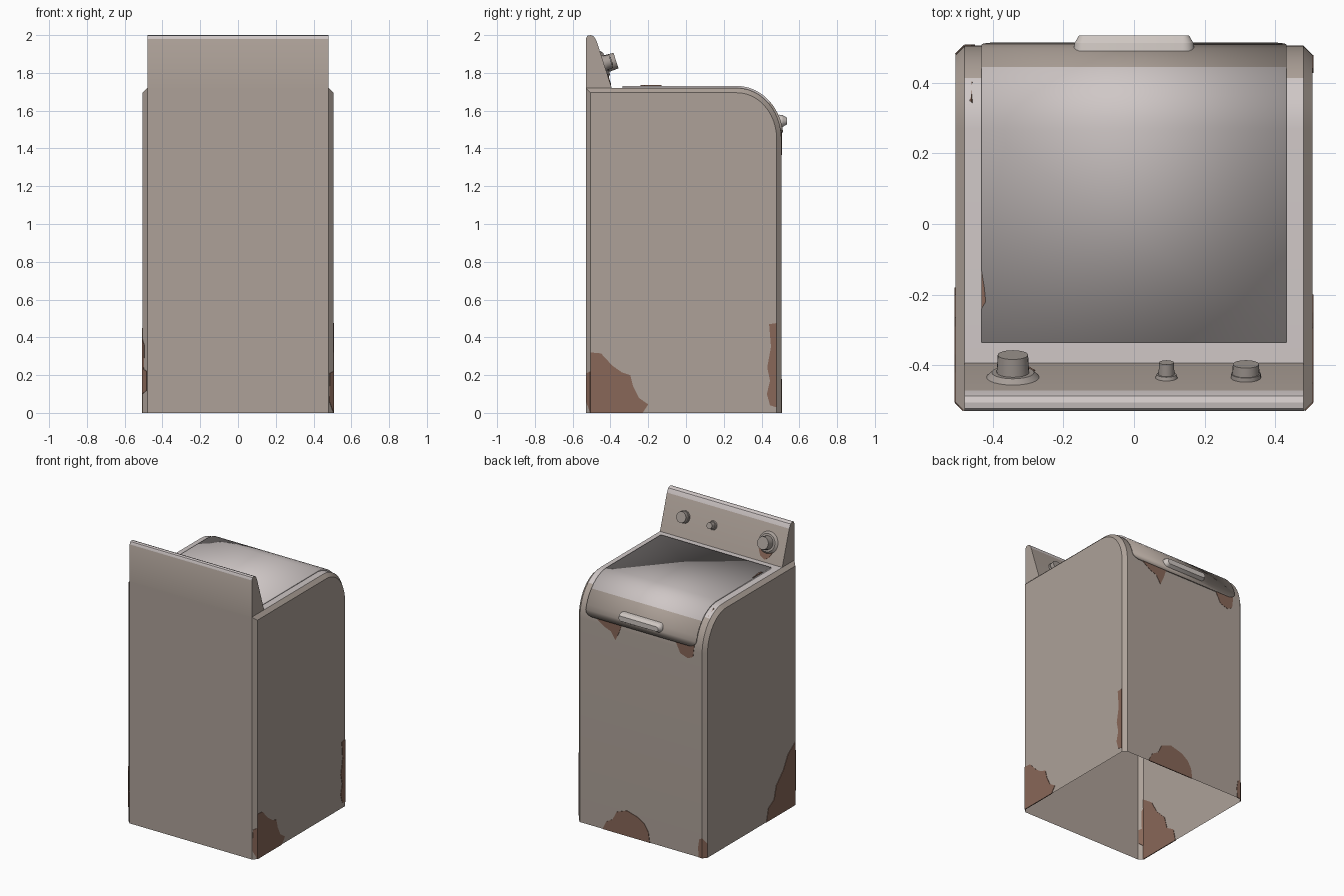
import bpy, bmesh, math
from mathutils import Matrix, Vector

if "Cube" in bpy.data.objects:
    bpy.data.objects.remove(bpy.data.objects["Cube"])


def material(name, rgb):
    m = bpy.data.materials.new(name)
    lin = [((c / 255 + 0.055) / 1.055) ** 2.4 for c in rgb]
    m.diffuse_color = (*lin, 1)
    m.use_nodes = True
    m.node_tree.nodes["Principled BSDF"].inputs["Base Color"].default_value = m.diffuse_color
    return m


BODY = material("warm_grey_enamel", (173, 161, 152))
LIGHT = material("pale_enamel", (207, 199, 198))
RUST = material("rust_brown", (136, 103, 88))
KNOB = material("knob_grey", (165, 156, 150))
METAL = material("pale_handle", (205, 197, 192))


def finish(name, bm, mats, rule=None, smooth=True):
    bm.normal_update()
    for f in bm.faces:
        if rule:
            f.material_index = rule(f)
    me = bpy.data.meshes.new(name)
    bm.to_mesh(me)
    bm.free()
    ob = bpy.data.objects.new(name, me)
    bpy.context.collection.objects.link(ob)
    for m in mats:
        me.materials.append(m)
    if smooth:
        bpy.ops.object.select_all(action='DESELECT')
        ob.select_set(True)
        bpy.context.view_layer.objects.active = ob
        bpy.ops.object.shade_smooth_by_angle(angle=math.radians(30))
    return ob


def grid(bm, rows):
    vs = [[bm.verts.new(p) for p in r] for r in rows]
    for a, b in zip(vs, vs[1:]):
        for j in range(len(a) - 1):
            bm.faces.new((a[j], b[j], b[j + 1], a[j + 1]))
    return vs


def curve(deg):
    t = math.radians(deg)
    return (0.27 + 0.235 * math.sin(t), 1.45 + 0.27 * math.cos(t))


# Cabinet: open-bottomed shell with rounded top front and chamfered sides
profile = [(-0.53, 0), (-0.53, 1.72)] + [curve(7.5 * i) for i in range(13)] + [(0.505, 0)]


def inset(pts, d):
    out = []
    for i, p in enumerate(pts):
        ns = []
        for a, b in ((i - 1, i), (i, i + 1)):
            if a >= 0 and b < len(pts):
                e = (Vector(pts[b]) - Vector(pts[a])).normalized()
                ns.append(Vector((e.y, -e.x)))
        n1, n2 = ns[0], ns[-1]
        out.append(Vector(p) + d * (n1 + n2) / (1 + n1.dot(n2)))
    return out


bm = bmesh.new()
rows = [[(0.505, *q), (0.48, *p), (-0.48, *p), (-0.505, *q)]
        for p, q in zip(profile, inset(profile, 0.025))]
vs = grid(bm, rows)
bm.faces.new([r[0] for r in reversed(vs)])
bm.faces.new([r[3] for r in vs])
finish("cabinet", bm, [BODY, LIGHT],
       lambda f: int(f.normal.z > 0.72 and f.calc_center_median().y < 0.435))

# Lid: thin sheet following the cabinet curve, with rounded lower corners
bm = bmesh.new()
lid = [(-0.335, 1.72, 0.432)] + [(*curve(7.5 * i), 0.432) for i in range(11)]
lid += [(*curve(78.5), 0.427), (*curve(81.5), 0.41), (*curve(83), 0.385)]
grid(bm, [[(w, y, z), (-w, y, z)] for y, z, w in lid])
ob = finish("lid", bm, [BODY, LIGHT], lambda f: int(f.calc_center_median().y < 0.435))
sol = ob.modifiers.new("thickness", 'SOLIDIFY')
sol.thickness = 0.011
sol.offset = 1

# Control panel rising at the back
bm = bmesh.new()
sec = [(-0.53, 1.70), (-0.53, 1.98), (-0.522, 1.997), (-0.505, 2.0), (-0.487, 1.993),
       (-0.472, 1.965), (-0.387, 1.70)]
a = [bm.verts.new((-0.48, *p)) for p in sec]
b = [bm.verts.new((0.48, *p)) for p in sec]
for i in range(len(sec)):
    j = (i + 1) % len(sec)
    bm.faces.new((a[i], a[j], b[j], b[i]))
bm.faces.new(a)
bm.faces.new(b)
bmesh.ops.recalc_face_normals(bm, faces=bm.faces)
finish("control_panel", bm, [BODY, LIGHT], lambda f: int(f.normal.z > 0.4))

# Knobs: stacked discs standing square to the sloped panel
TILT = math.atan2(0.085, 0.265)
NORMAL = Vector((0, math.cos(TILT), math.sin(TILT)))


def knob(name, x, z, discs):
    bm = bmesh.new()
    base = Vector((x, -0.472 + (1.965 - z) * math.tan(TILT), z))
    for r1, r2, lo, hi in discs:
        m = (Matrix.Translation(base + NORMAL * (lo + hi) / 2)
             @ Matrix.Rotation(TILT - math.pi / 2, 4, 'X'))
        bmesh.ops.create_cone(bm, cap_ends=True, segments=24, radius1=r1, radius2=r2,
                              depth=hi - lo, matrix=m)
    finish(name, bm, [KNOB])


knob("timer_knob", -0.343, 1.845, [(0.08, 0.06, -0.005, 0.014), (0.047, 0.043, 0, 0.066)])
knob("small_knob", 0.092, 1.85, [(0.033, 0.028, -0.005, 0.01), (0.023, 0.021, 0, 0.045)])
knob("cycle_knob", 0.317, 1.85, [(0.043, 0.042, -0.005, 0.012), (0.039, 0.037, 0, 0.04)])

# Handle: tapered stadium on the lid front
bm = bmesh.new()
rot = Matrix.Translation((0, 0, 1.545)) @ Matrix.Rotation(-math.pi / 2, 4, 'X')
for r1, r2, lo, hi in ((0.034, 0.031, 0.49, 0.512), (0.031, 0.018, 0.512, 0.534)):
    bmesh.ops.create_cone(bm, cap_ends=True, segments=22, radius1=r1, radius2=r2,
                          depth=hi - lo, matrix=rot @ Matrix.Translation((0, 0, (lo + hi) / 2)))
for v in bm.verts:
    v.co.x += math.copysign(0.138, v.co.x)
finish("handle", bm, [METAL])


# Rust patches: thin plates straddling the sheet metal so they show on both sides
def patch(name, origin, u, v, pts):
    bm = bmesh.new()
    o, u, v = Vector(origin), Vector(u).normalized(), Vector(v).normalized()
    n = u.cross(v) * 0.003
    lo = [bm.verts.new(o + u * p + v * q - n) for p, q in pts]
    hi = [bm.verts.new(o + u * p + v * q + n) for p, q in pts]
    bm.faces.new(lo[::-1])
    bm.faces.new(hi)
    for i in range(len(pts)):
        j = (i + 1) % len(pts)
        bm.faces.new((lo[i], lo[j], hi[j], hi[i]))
    bmesh.ops.recalc_face_normals(bm, faces=bm.faces)
    finish(name, bm, [RUST], smooth=False)


Y, Z, X = (0, 1, 0), (0, 0, 1), (1, 0, 0)
patch("rust_right_back", (0.505, 0, 0), Y, Z,
      [(-0.505, 0), (-0.23, 0), (-0.2, 0.045), (-0.25, 0.08), (-0.28, 0.14), (-0.295, 0.2),
       (-0.34, 0.215), (-0.39, 0.25), (-0.45, 0.315), (-0.505, 0.32)])
patch("rust_right_front", (0.505, 0, 0), Y, Z,
      [(0.445, 0.04), (0.478, 0.03), (0.478, 0.475), (0.44, 0.47), (0.45, 0.35),
       (0.43, 0.24), (0.445, 0.17), (0.428, 0.1)])
patch("rust_left_back", (-0.505, 0, 0), Y, Z,
      [(-0.505, 0), (-0.18, 0), (-0.2, 0.09), (-0.265, 0.13), (-0.29, 0.22), (-0.37, 0.3),
       (-0.42, 0.39), (-0.505, 0.45)])
patch("rust_front_bottom", (0, 0.505, 0), X, Z,
      [(-0.07, 0), (0.3, 0), (0.27, 0.06), (0.22, 0.09), (0.19, 0.15), (0.11, 0.18),
       (0.02, 0.155), (-0.03, 0.12), (-0.06, 0.07)])
patch("rust_front_corner", (0, 0.505, 0), X, Z,
      [(-0.48, 0), (-0.455, 0), (-0.45, 0.07), (-0.46, 0.13), (-0.48, 0.14)])
patch("rust_under_lid_wide", (0, 0.504, 0), X, Z,
      [(0.15, 1.49), (0.17, 1.43), (0.2, 1.365), (0.235, 1.42), (0.29, 1.44), (0.36, 1.49)])
patch("rust_under_lid_small", (0, 0.504, 0), X, Z,
      [(-0.42, 1.5), (-0.41, 1.41), (-0.37, 1.39), (-0.31, 1.41), (-0.27, 1.49)])
patch("rust_under_timer", (0, -0.472, 1.965), X, (0, -math.sin(TILT), math.cos(TILT)),
      [(-0.39, -0.18), (-0.37, -0.22), (-0.34, -0.24), (-0.3, -0.22), (-0.28, -0.18)])

# Rust on the vertical chamfers
D = 0.0354
patch("rust_chamfer_right", (0.48, -0.53, 0), (1, 1, 0), Z,
      [(0.004, 0.06), (D, 0), (D, 0.22), (0.006, 0.21)])
patch("rust_chamfer_left", (-0.48, -0.53, 0), (-1, 1, 0), Z,
      [(0.003, 0.12), (D, 0.1), (D, 0.39), (0.022, 0.36), (0.024, 0.23), (0.003, 0.22)])
patch("rust_chamfer_front", (-0.48, 0.505, 0), (-1, -1, 0), Z,
      [(0, 0), (D, 0), (D, 0.1), (0, 0.14)])

# Rust beside the lid on the top left
patch("rust_lid_edge", (0, 0, 1.732), X, Y,
      [(-0.432, -0.24), (-0.42, -0.22), (-0.424, -0.18), (-0.432, -0.13)])
y0, z0 = curve(22.5)
y1, z1 = curve(37.5)
patch("rust_top_left", (-0.468, y0, z0 - 0.009), (1, 0, 0.8), (0, y1 - y0, z1 - z0),
      [(-0.012, 0), (0.012, -0.02), (0.014, 0.05), (-0.012, 0.06)])
